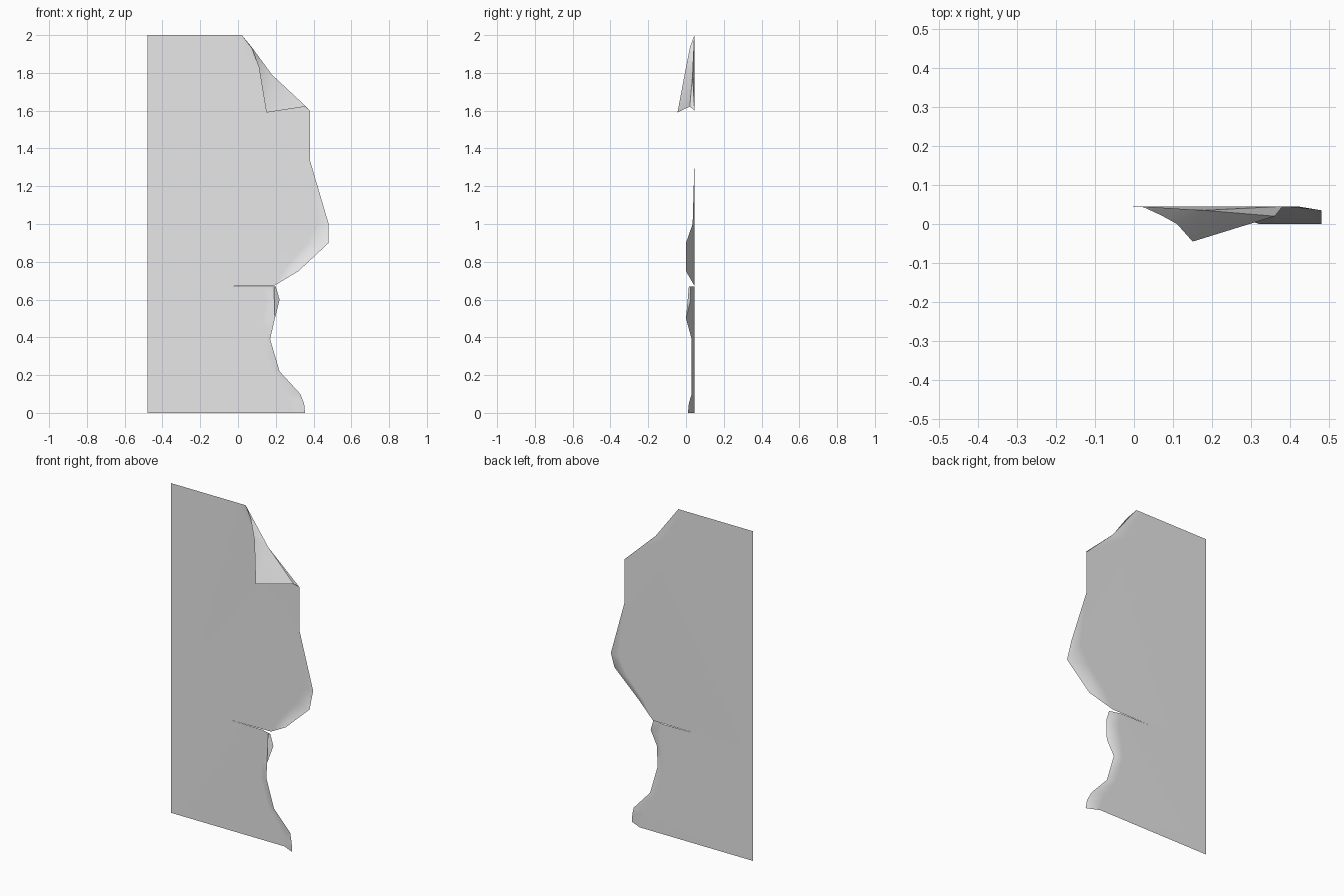
import bpy
import bmesh

cube = bpy.data.objects.get("Cube")
if cube:
    bpy.data.objects.remove(cube, do_unlink=True)

BACK = 0.045  # y of the flat sheet

paper = bpy.data.materials.new("paper grey")
paper.use_nodes = True
paper.diffuse_color = (0.8, 0.8, 0.8, 1)
paper.node_tree.nodes["Principled BSDF"].inputs["Base Color"].default_value = (0.8, 0.8, 0.8, 1)

bm = bmesh.new()
verts = {}


def vert(p):
    """Point (x, z) on the flat sheet, or (x, z, y) off it; shared when repeated."""
    x, z, y = p if len(p) == 3 else (*p, BACK)
    key = (x, y, z)
    if key not in verts:
        verts[key] = bm.verts.new(key)
    return verts[key]


def face(*points):
    unique = list(dict.fromkeys(vert(p) for p in points))
    return bm.faces.new(unique)


def strip(inner, outer):
    for i in range(len(inner) - 1):
        face(inner[i], inner[i + 1], outer[i + 1], outer[i])


# Border of the flat area and the curled edge, from top to bottom
top_inner = [(-0.02, 2), (0.11, 1.79), (0.38, 1.6)]
top_crest = [(0.02, 2), (0.18, 1.79, 0.035), (0.38, 1.6)]
side_inner = [(0.38, 1.34), (0.42, 1.0), (0.36, 0.89), (0.25, 0.77), (0.19, 0.672)]
side_outer = [(0.38, 1.34), (0.48, 1.0, 0.035), (0.48, 0.9, 0), (0.32, 0.75, 0), (0.19, 0.672)]
low_inner = [(0.13, 0.668), (0.15, 0.59), (0.13, 0.48), (0.12, 0.38),
             (0.17, 0.22), (0.25, 0.1), (0.27, 0.05), (0.28, 0)]
low_outer = [(0.2, 0.668, 0.025), (0.22, 0.6, 0.025), (0.195, 0.5, 0), (0.17, 0.39, 0.03),
             (0.22, 0.22, 0.03), (0.33, 0.1, 0.03), (0.35, 0.05, 0.015), (0.355, 0, 0.01)]
tear_left, tear_root = (-0.48, 0.67), (-0.08, 0.67)

# Flat areas above and below the tear
upper = face((-0.48, 2), *top_inner, *side_inner, tear_root, tear_left)
face(tear_left, tear_root, *low_inner, (-0.48, 0))

# Curled edges
strip(top_inner, top_crest)
strip(side_inner, side_outer)
strip(low_inner, low_outer)

# Folded top corner
start, crest, end = top_crest
b, c = (0.07, 1.94, 0.022), (0.11, 1.83, 0)
tip, e = (0.15, 1.59, -BACK), (0.36, 1.622, 0.02)
face(start, b, crest)
face(b, c, crest)
face(crest, c, tip)
face(crest, tip, e)
face(crest, e, end)

# Small fold below the tear
face(low_outer[0], (0.19, 0.668, 0.015), low_outer[2], low_outer[1])

bmesh.ops.recalc_face_normals(bm, faces=bm.faces[:])
upper.normal_update()
if upper.normal.y > 0:
    bmesh.ops.reverse_faces(bm, faces=bm.faces[:])

mesh = bpy.data.meshes.new("torn_sheet")
bm.to_mesh(mesh)
bm.free()
mesh.materials.append(paper)
sheet = bpy.data.objects.new("torn_sheet", mesh)
bpy.context.collection.objects.link(sheet)

bpy.ops.object.select_all(action="DESELECT")
sheet.select_set(True)
bpy.context.view_layer.objects.active = sheet
bpy.ops.object.shade_smooth_by_angle(angle=1.2)
sheet.modifiers.new("flat_sheet_normals", "WEIGHTED_NORMAL").keep_sharp = True
